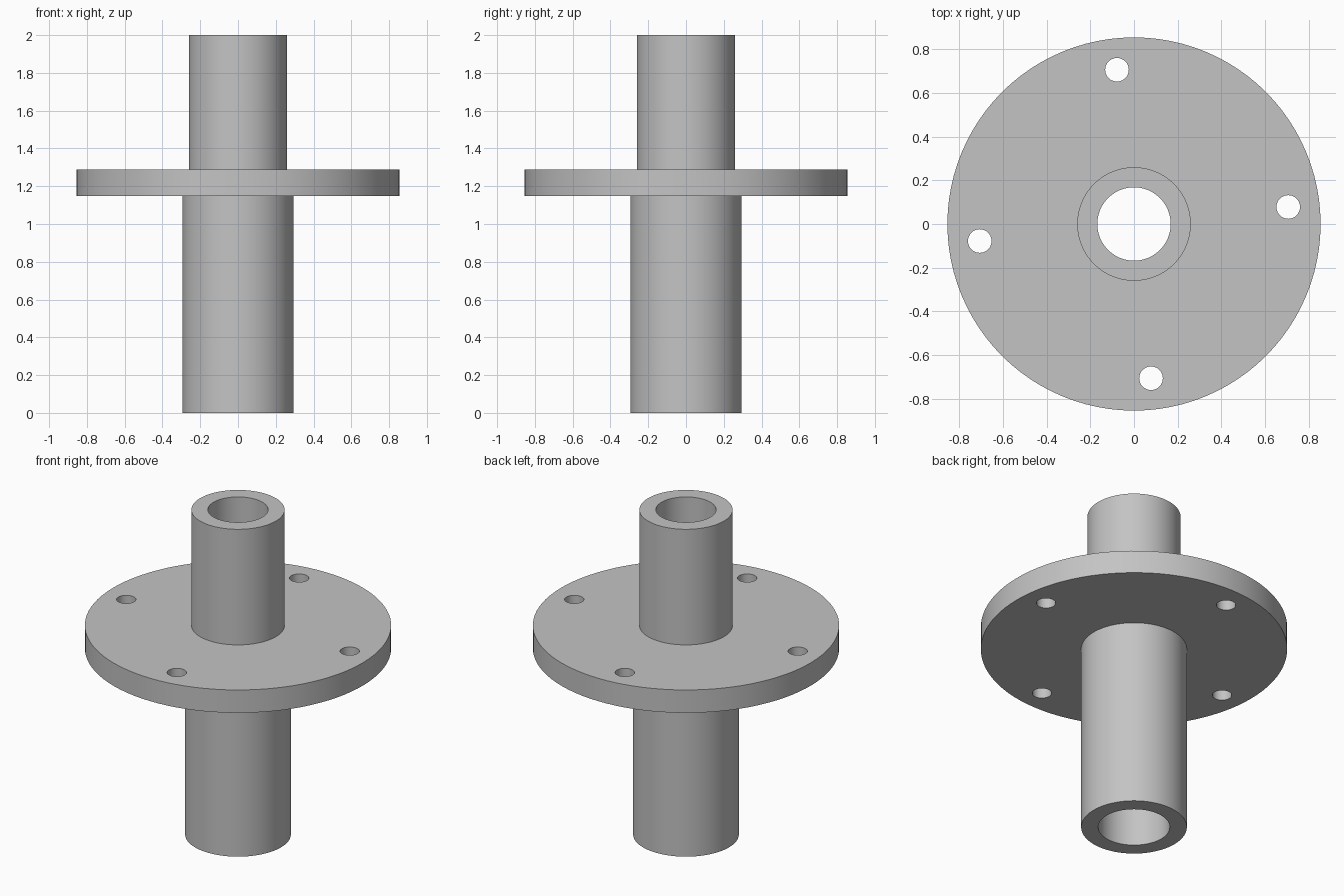
import bpy, bmesh
from math import pi, radians, cos, sin

cube = bpy.data.objects.get("Cube")
if cube:
    bpy.data.objects.remove(cube, do_unlink=True)

SEGMENTS = 96
FLANGE_LOW, FLANGE_TOP, HEIGHT = 1.147, 1.288, 2.0

grey = bpy.data.materials.new("machined grey")
grey.use_nodes = True
colour = (0.55, 0.55, 0.55, 1)
grey.diffuse_color = colour
grey.node_tree.nodes["Principled BSDF"].inputs["Base Color"].default_value = colour


def lathe(name, profile):
    """Revolve a closed (radius, height) outline around z."""
    bm = bmesh.new()
    rings = []
    for i in range(SEGMENTS):
        a = 2 * pi * i / SEGMENTS
        rings.append([bm.verts.new((r * cos(a), r * sin(a), z)) for r, z in profile])
    for i, ring in enumerate(rings):
        following = rings[(i + 1) % SEGMENTS]
        for j in range(len(profile)):
            k = (j + 1) % len(profile)
            bm.faces.new((ring[j], following[j], following[k], ring[k]))
    bmesh.ops.recalc_face_normals(bm, faces=bm.faces)
    mesh = bpy.data.meshes.new(name)
    bm.to_mesh(mesh)
    bm.free()
    mesh.materials.append(grey)
    obj = bpy.data.objects.new(name, mesh)
    bpy.context.collection.objects.link(obj)
    return obj


# Flanged sleeve with a wider lower bore and a narrower upper bore
sleeve = lathe("flanged_sleeve", [
    (0.2, 0), (0.295, 0), (0.295, FLANGE_LOW),
    (0.855, FLANGE_LOW), (0.855, FLANGE_TOP), (0.26, FLANGE_TOP),
    (0.26, HEIGHT), (0.168, HEIGHT), (0.168, FLANGE_LOW), (0.2, FLANGE_LOW),
])

# Four bolt holes through the flange
bpy.context.view_layer.objects.active = sleeve
for i in range(4):
    a = radians(6.3) + i * pi / 2
    bpy.ops.mesh.primitive_cylinder_add(
        vertices=48, radius=0.054, depth=0.4,
        location=(0.711 * cos(a), 0.711 * sin(a), (FLANGE_LOW + FLANGE_TOP) / 2))
    cutter = bpy.context.object
    cutter.name = "bolt_hole_cutter"
    cutter.hide_render = True
    cutter.data.materials.append(grey)
    cut = sleeve.modifiers.new("bolt hole", 'BOOLEAN')
    cut.operation = 'DIFFERENCE'
    cut.solver = 'EXACT'
    cut.object = cutter
    bpy.context.view_layer.objects.active = sleeve
    bpy.ops.object.modifier_apply(modifier=cut.name)
    bpy.data.objects.remove(cutter, do_unlink=True)

# Smooth round walls, sharp rims
bpy.ops.object.select_all(action='DESELECT')
sleeve.select_set(True)
bpy.context.view_layer.objects.active = sleeve
bpy.ops.object.shade_smooth_by_angle(angle=radians(30))
